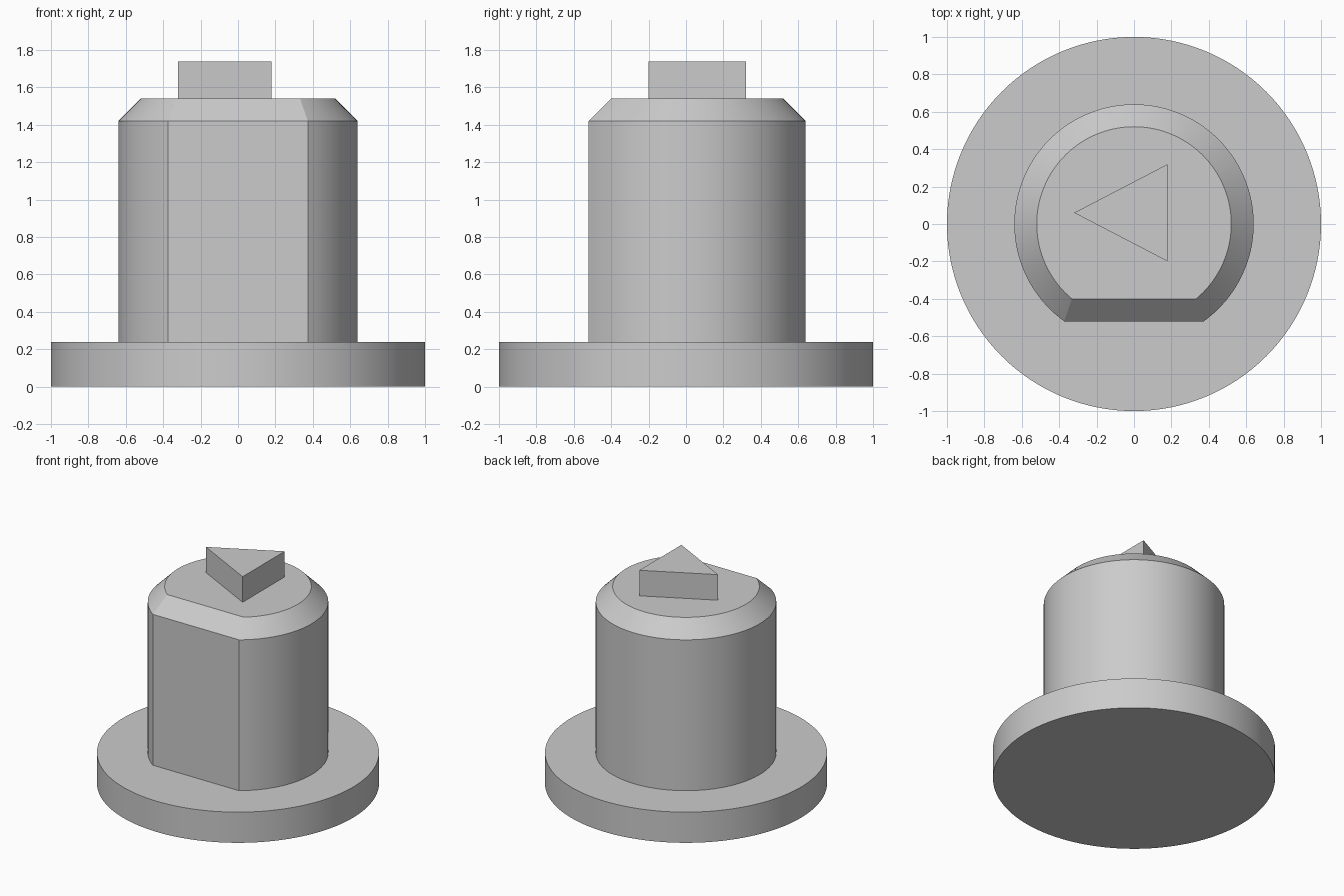
import bpy, bmesh, math

cube = bpy.data.objects.get("Cube")
if cube:
    bpy.data.objects.remove(cube, do_unlink=True)

grey = bpy.data.materials.new("plain grey")
grey.use_nodes = True
colour = (0.6, 0.6, 0.6, 1)
grey.diffuse_color = colour
grey.node_tree.nodes["Principled BSDF"].inputs["Base Color"].default_value = colour


def loft(name, sections):
    """Solid through a stack of (outline, height) sections with equal point counts."""
    bm = bmesh.new()
    rings = [[bm.verts.new((x, y, z)) for x, y in outline] for outline, z in sections]
    bm.faces.new(rings[0])
    bm.faces.new(rings[-1])
    for low, high in zip(rings, rings[1:]):
        for i in range(len(low)):
            j = (i + 1) % len(low)
            bm.faces.new((low[i], low[j], high[j], high[i]))
    bmesh.ops.recalc_face_normals(bm, faces=bm.faces)
    mesh = bpy.data.meshes.new(name)
    bm.to_mesh(mesh)
    bm.free()
    mesh.materials.append(grey)
    obj = bpy.data.objects.new(name, mesh)
    bpy.context.collection.objects.link(obj)
    bpy.ops.object.select_all(action="DESELECT")
    obj.select_set(True)
    bpy.context.view_layer.objects.active = obj
    bpy.ops.object.shade_smooth_by_angle(angle=math.radians(25))
    return obj


def circle(radius, count=128):
    return [(radius * math.cos(math.tau * i / count),
             radius * math.sin(math.tau * i / count)) for i in range(count)]


def d_shape(radius, flat, count=97):
    """Circle cut by a flat at y = -flat, facing the front."""
    start = -math.asin(flat / radius)
    sweep = math.pi - 2 * start
    return [(radius * math.cos(start + sweep * i / (count - 1)),
             radius * math.sin(start + sweep * i / (count - 1))) for i in range(count)]


# Round base flange
loft("base_flange", [(circle(1), 0), (circle(1), 0.24)])

# Post with a flat front and a bevelled top
body = d_shape(0.64, 0.52)
loft("flatted_post", [(body, 0.24), (body, 1.42), (d_shape(0.52, 0.4), 1.54)])

# Triangular key pointing to the model's right
triangle = [(-0.32, 0.06), (0.18, -0.2), (0.18, 0.32)]
loft("triangular_key", [(triangle, 1.54), (triangle, 1.74)])
